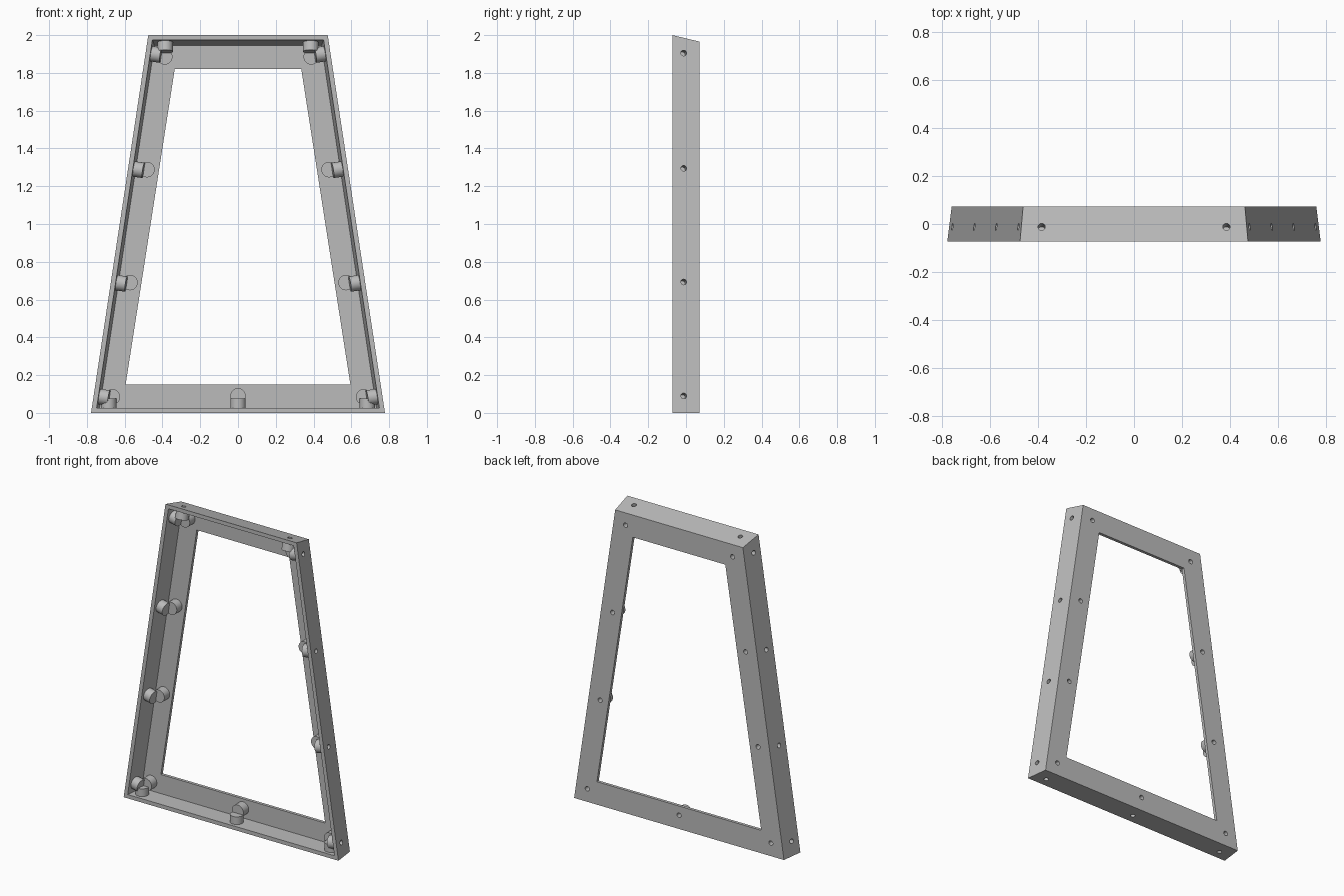
import bpy, bmesh, math
from mathutils import Vector

if "Cube" in bpy.data.objects:
    bpy.data.objects.remove(bpy.data.objects["Cube"])

FRONT, BACK = -0.072, 0.072
WALL, PLATE = 0.025, 0.02
PEG_Y = -0.012

grey = bpy.data.materials.new("plain grey")
grey.use_nodes = True
GREY = (0.5, 0.5, 0.5, 1)
grey.diffuse_color = GREY
grey.node_tree.nodes["Principled BSDF"].inputs["Base Color"].default_value = GREY


def make_object(name, bm):
    bmesh.ops.recalc_face_normals(bm, faces=bm.faces)
    mesh = bpy.data.meshes.new(name)
    bm.to_mesh(mesh)
    bm.free()
    mesh.materials.append(grey)
    ob = bpy.data.objects.new(name, mesh)
    bpy.context.collection.objects.link(ob)
    return ob


def activate(ob):
    bpy.ops.object.select_all(action='DESELECT')
    ob.select_set(True)
    bpy.context.view_layer.objects.active = ob


# Sloping outer faces of the trapezoid, moved inward by t
def side_x(y, z, t=0):
    return 0.778 - 0.125 * (y - FRONT) - 0.1515 * z - 1.02 * t


def top_z(y, t=0):
    return 2 - 0.24 * (y - FRONT) - t


def outline(y, t):
    lo, hi = t, top_z(y, t)
    return quad(y, lo, side_x(y, lo, t), hi, side_x(y, hi, t))


def quad(y, lo, lo_x, hi, hi_x):
    return [(-lo_x, y, lo), (lo_x, y, lo), (hi_x, y, hi), (-hi_x, y, hi)]


# Frame: closed loft through the outer wall, back plate, window and cavity
def build_frame():
    inner_y = BACK - PLATE
    window = (0.15, 0.595, 1.82, 0.335)
    rings = [outline(FRONT, 0), outline(BACK, 0), quad(BACK, *window),
             quad(inner_y, *window), outline(inner_y, WALL), outline(FRONT, WALL)]
    bm = bmesh.new()
    loops = [[bm.verts.new(p) for p in ring] for ring in rings]
    for a, b in zip(loops, loops[1:] + loops[:1]):
        for i in range(4):
            j = (i + 1) % 4
            bm.faces.new((a[i], a[j], b[j], b[i]))
    return make_object("frame", bm)


# Lathe a profile of (radius, height) about an axis
def lathe(bm, profile, base, axis, steps=28):
    turn = Vector((0, 0, 1)).rotation_difference(axis.normalized())
    rings = []
    for r, h in profile:
        count = steps if r else 1
        rings.append([bm.verts.new(base + turn @ Vector((
            r * math.cos(math.tau * k / steps), r * math.sin(math.tau * k / steps), h)))
            for k in range(count)])
    for a, b in zip(rings, rings[1:]):
        for k in range(steps):
            n = (k + 1) % steps
            if len(a) == 1:
                bm.faces.new((a[0], b[k], b[n]))
            elif len(b) == 1:
                bm.faces.new((a[k], a[n], b[0]))
            else:
                bm.faces.new((a[k], a[n], b[n], b[k]))


# Screw positions: outer surface point and inward axis
spots = []
for s in (-1, 1):
    for z in (0.09, 0.693, 1.295, 1.905):
        spots.append(("side_boss", Vector((s * side_x(PEG_Y, z), PEG_Y, z)),
                      Vector((-s, -0.125 * 1, -0.1515))))
        spots[-1][2].x = -s
    spots.append(("top_boss", Vector((s * 0.385, PEG_Y, top_z(PEG_Y))),
                  Vector((0, -0.24, -1))))
    spots.append(("bottom_boss", Vector((s * 0.685, PEG_Y, 0)), Vector((0, 0, 1))))
    for x, z in ((0.665, 0.085), (0.572, 0.69), (0.482, 1.288), (0.388, 1.885)):
        spots.append(("plate_boss", Vector((s * x, BACK, z)), Vector((0, -1, 0))))
spots.append(("bottom_boss", Vector((0, PEG_Y, 0)), Vector((0, 0, 1))))
spots.append(("plate_boss", Vector((0, BACK, 0.09)), Vector((0, -1, 0))))

# Screw holes through the shell
frame = build_frame()
bm = bmesh.new()
HOLE, BOSS, LENGTH = 0.015, 0.041, 0.075
for name, base, axis in spots:
    lathe(bm, [(0, -0.03), (HOLE, -0.03), (HOLE, 0.04), (0, 0.04)], base, axis)
cutter = make_object("hole_cutter", bm)
cutter.hide_render = True
mod = frame.modifiers.new("holes", 'BOOLEAN')
mod.operation = 'DIFFERENCE'
mod.solver = 'EXACT'
mod.object = cutter
activate(frame)
bpy.ops.object.modifier_apply(modifier=mod.name)
bpy.data.objects.remove(cutter)
bpy.ops.object.shade_smooth_by_angle(angle=math.radians(25))

# Blind bosses standing on the inside of the walls and plate
for name, base, axis in spots:
    bm = bmesh.new()
    lathe(bm, [(0, 0.06), (HOLE, 0.06), (HOLE, 0.012), (BOSS, 0.012),
               (BOSS, LENGTH), (0, LENGTH)], base, axis)
    boss = make_object(name, bm)
    activate(boss)
    bpy.ops.object.shade_smooth_by_angle(angle=math.radians(40))
